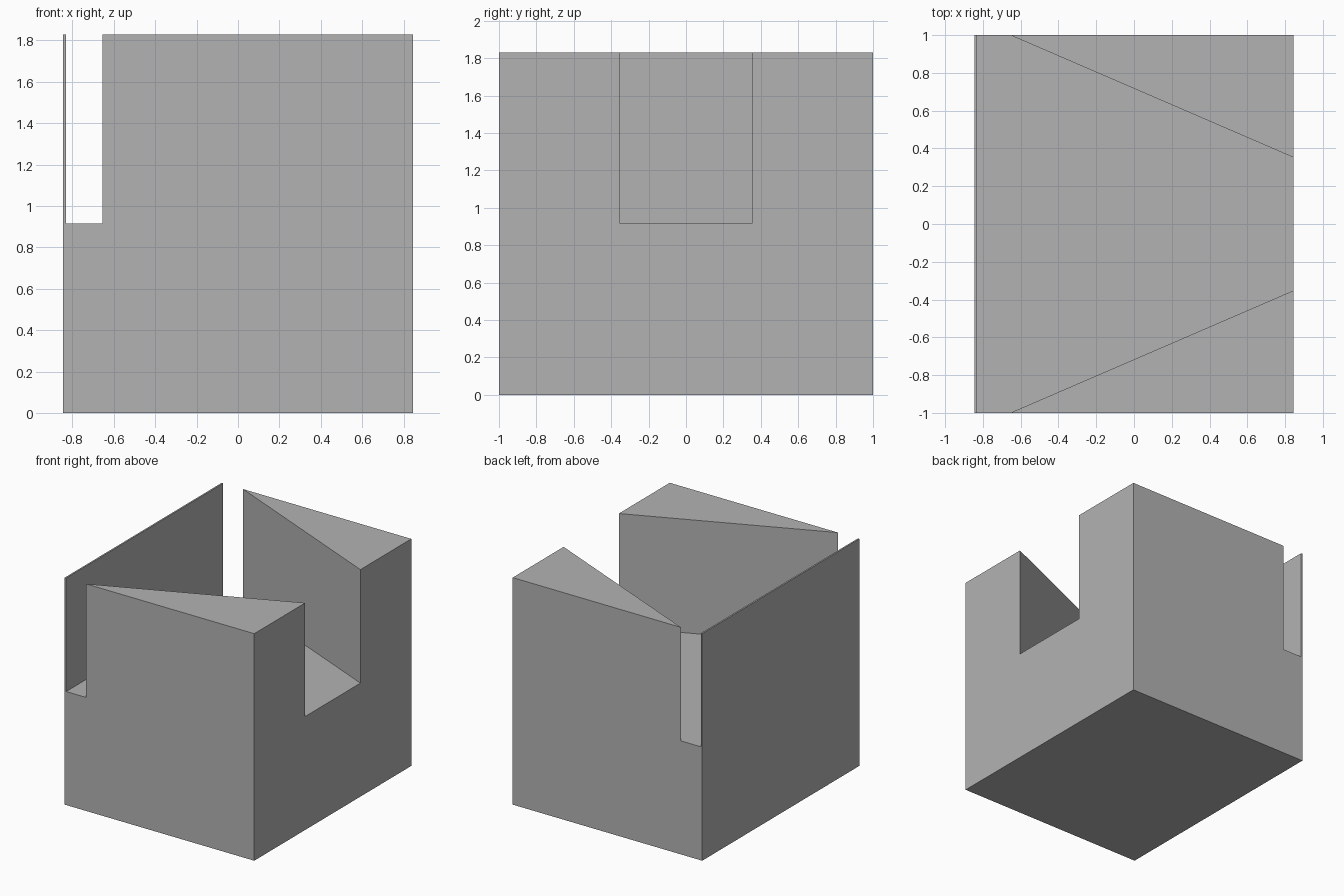
import bpy
import bmesh

# Overall sizes
HALF_X, HALF_Y, HEIGHT = 0.845, 1.0, 1.83
FLOOR = HEIGHT / 2       # level of the channel floor
WALL_X = -0.832          # inner face of the thin wall
WEDGE_X = -0.655         # sharp tip of each wedge
MOUTH = 0.352            # half width of the channel mouth
OVER = 0.1               # how far the cutter reaches past the block

if "Cube" in bpy.data.objects:
    bpy.data.objects.remove(bpy.data.objects["Cube"], do_unlink=True)


def prism(name, outline, bottom, top):
    """Extrude a flat outline from bottom to top."""
    bm = bmesh.new()
    face = bm.faces.new([bm.verts.new((x, y, bottom)) for x, y in outline])
    moved = bmesh.ops.extrude_face_region(bm, geom=[face])["geom"]
    for v in moved:
        if isinstance(v, bmesh.types.BMVert):
            v.co.z = top
    bmesh.ops.recalc_face_normals(bm, faces=bm.faces)
    mesh = bpy.data.meshes.new(name)
    bm.to_mesh(mesh)
    bm.free()
    obj = bpy.data.objects.new(name, mesh)
    bpy.context.collection.objects.link(obj)
    return obj


# Plain grey material
grey = bpy.data.materials.new("plain_grey")
grey.use_nodes = True
colour = (0.45, 0.45, 0.45, 1)
grey.diffuse_color = colour
grey.node_tree.nodes["Principled BSDF"].inputs["Base Color"].default_value = colour

# Solid block
block = prism("notched_block", [(-HALF_X, -HALF_Y), (HALF_X, -HALF_Y),
                                (HALF_X, HALF_Y), (-HALF_X, HALF_Y)], 0, HEIGHT)
block.data.materials.append(grey)

# Tapered channel cutter, mirrored about y = 0
slope = (HALF_Y - MOUTH) / (HALF_X - WEDGE_X)
side = [(WALL_X, HALF_Y + OVER), (WEDGE_X, HALF_Y + OVER), (WEDGE_X, HALF_Y),
        (HALF_X + OVER, MOUTH - slope * OVER)]
outline = side + [(x, -y) for x, y in reversed(side)]
cutter = prism("channel_cutter", outline, FLOOR, HEIGHT + OVER)
cutter.data.materials.append(grey)
cutter.hide_render = True

# Cut the channel, leaving the thin wall and two wedges
cut = block.modifiers.new("channel", 'BOOLEAN')
cut.operation = 'DIFFERENCE'
cut.solver = 'EXACT'
cut.object = cutter
bpy.context.view_layer.objects.active = block
block.select_set(True)
bpy.ops.object.modifier_apply(modifier=cut.name)
bpy.data.objects.remove(cutter, do_unlink=True)
